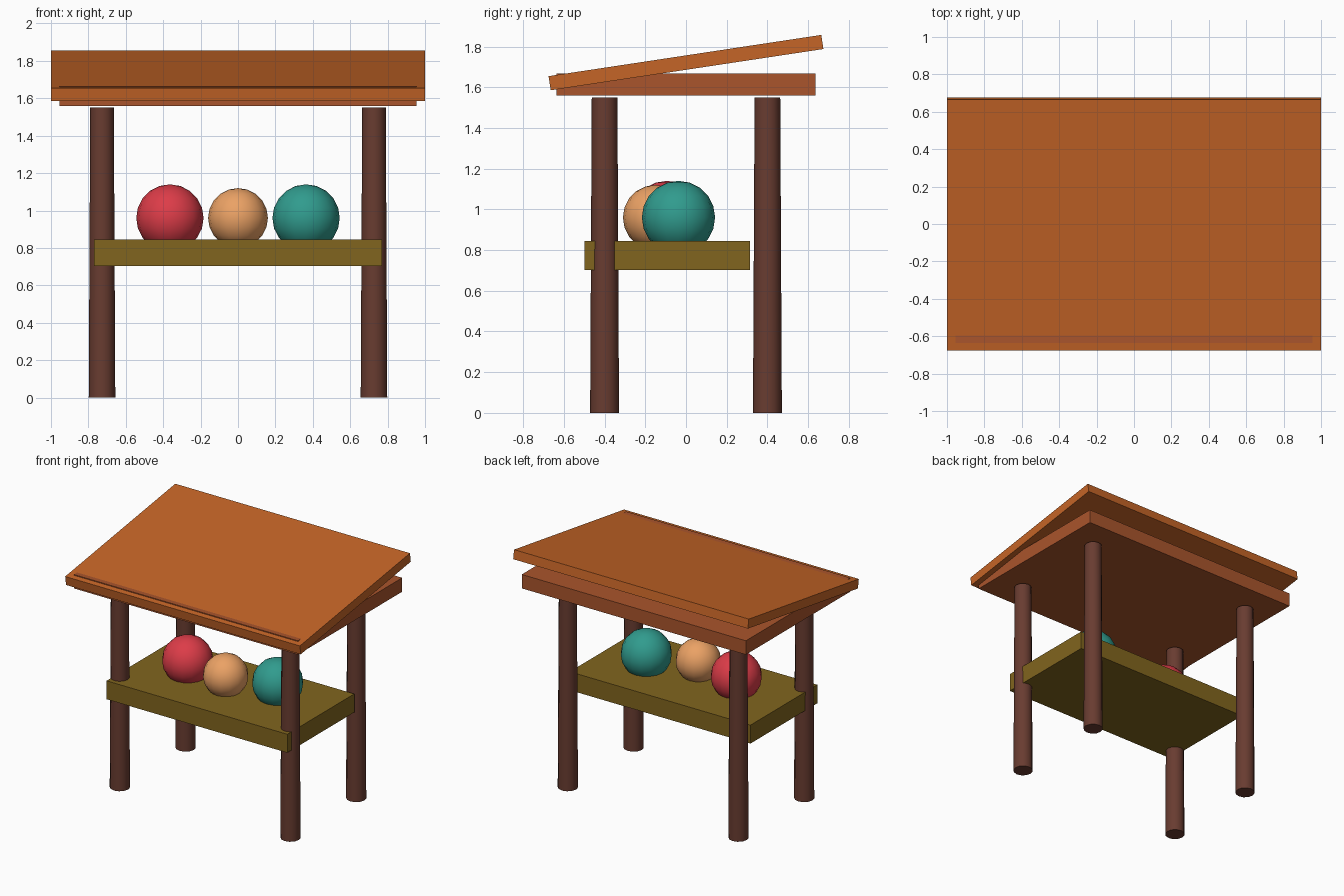
import bpy
import math

if "Cube" in bpy.data.objects:
    bpy.data.objects.remove(bpy.data.objects["Cube"])


def material(name, rgb):
    mat = bpy.data.materials.new(name)
    mat.diffuse_color = (*rgb, 1)
    mat.use_nodes = True
    mat.node_tree.nodes["Principled BSDF"].inputs["Base Color"].default_value = mat.diffuse_color
    return mat


roof_wood = material("roof orange", (0.56, 0.13, 0.02))
frame_wood = material("frame rust", (0.40, 0.09, 0.025))
post_wood = material("post brown", (0.14, 0.045, 0.03))
shelf_wood = material("counter olive", (0.22, 0.13, 0.013))
red = material("red", (0.72, 0.045, 0.065))
peach = material("peach", (0.83, 0.36, 0.13))
teal = material("teal", (0.03, 0.33, 0.27))


def finish(name, mat, smooth=False):
    ob = bpy.context.object
    ob.name = name
    ob.data.materials.append(mat)
    if smooth:
        bpy.ops.object.shade_smooth_by_angle(angle=math.radians(40))
    return ob


def board(name, size, loc, mat, tilt=0):
    bpy.ops.mesh.primitive_cube_add(size=1, location=loc)
    ob = bpy.context.object
    ob.scale = size
    bpy.ops.object.transform_apply(location=False, rotation=False, scale=True)
    ob.rotation_euler.x = tilt
    return finish(name, mat)


# Four slightly tapered posts
for side, x in (("left", -0.727), ("right", 0.727)):
    for end, y in (("front", -0.4), ("back", 0.4)):
        bpy.ops.mesh.primitive_cone_add(vertices=12, radius1=0.071, radius2=0.063,
                                        depth=1.55, location=(x, y, 0.775))
        finish(f"{end}_{side}_post", post_wood, True)

# Counter, level roof frame and tilted roof
board("counter", (1.54, 0.815, 0.142), (0, -0.092, 0.774), shelf_wood)
board("roof_frame", (1.91, 1.27, 0.107), (0, 0, 1.613), frame_wood)
board("roof_panel", (2.0, 1.355, 0.07), (0, 0, 1.721), roof_wood, 0.15)

# Round goods resting in the counter
for name, x, y, r, mat in (("red_ball", -0.364, -0.093, 0.18, red),
                           ("peach_ball", 0, -0.15, 0.16, peach),
                           ("teal_ball", 0.364, -0.037, 0.18, teal)):
    bpy.ops.mesh.primitive_uv_sphere_add(segments=16, ring_count=10, radius=r,
                                         location=(x, y, 0.96))
    finish(name, mat, True)
